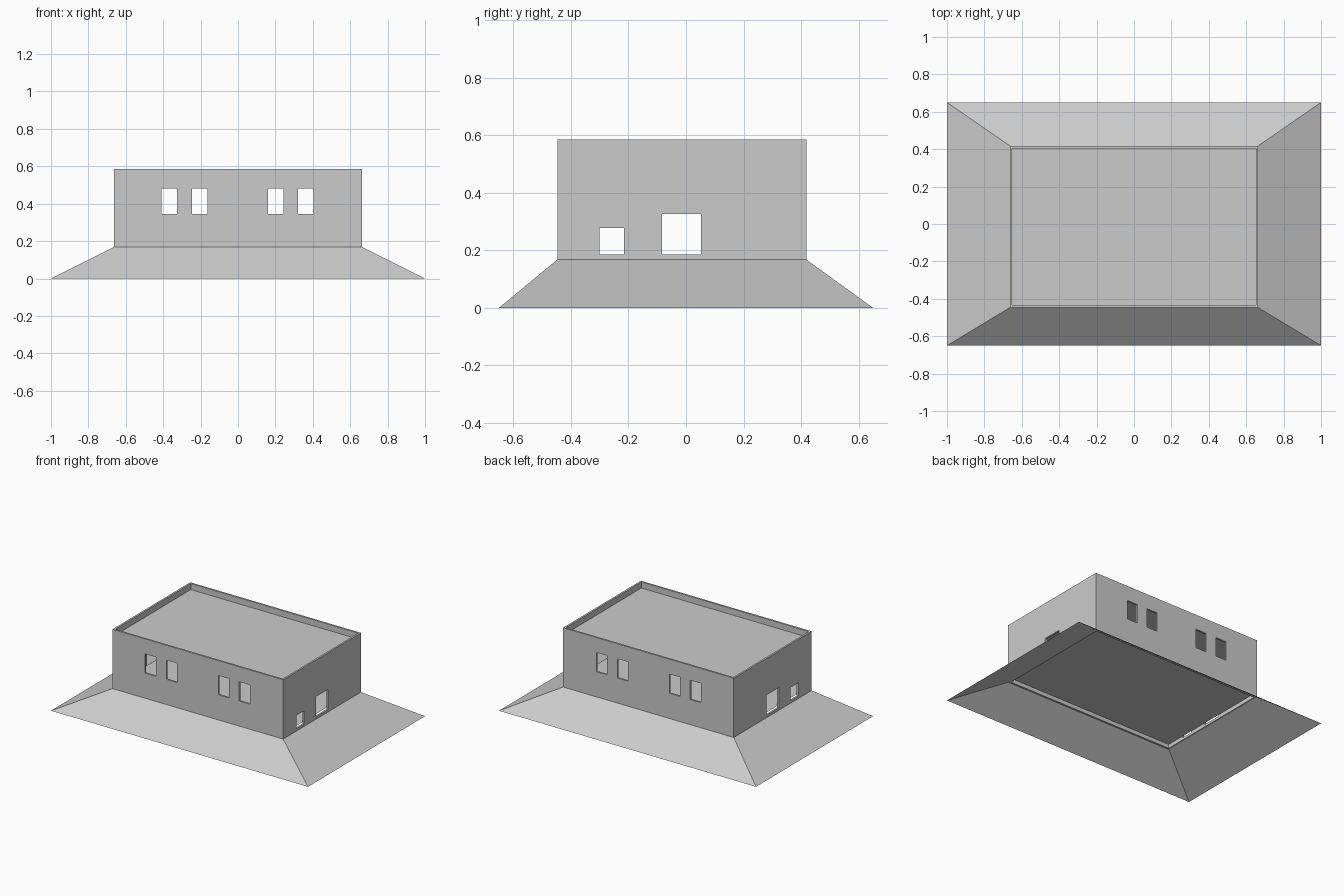
import bpy, bmesh

if "Cube" in bpy.data.objects:
    bpy.data.objects.remove(bpy.data.objects["Cube"])

X0, X1, Y0, Y1 = -0.664, 0.664, -0.447, 0.418   # wall footprint
BASE, TOP, T = 0.168, 0.585, 0.013              # wall base, wall top, thickness

grey = bpy.data.materials.new("plain_grey")
grey.diffuse_color = (0.6, 0.6, 0.6, 1)
grey.use_nodes = True
grey.node_tree.nodes["Principled BSDF"].inputs["Base Color"].default_value = grey.diffuse_color


def finish(name, bm):
    me = bpy.data.meshes.new(name)
    bm.to_mesh(me)
    bm.free()
    me.materials.append(grey)
    ob = bpy.data.objects.new(name, me)
    bpy.context.collection.objects.link(ob)
    return ob


def boxes(name, spans):
    """One object made of boxes given as x0, x1, y0, y1, z0, z1."""
    bm = bmesh.new()
    for a, b, c, d, e, f in spans:
        for v in bmesh.ops.create_cube(bm, size=1)["verts"]:
            v.co.x = b if v.co.x > 0 else a
            v.co.y = d if v.co.y > 0 else c
            v.co.z = f if v.co.z > 0 else e
    return finish(name, bm)


def rect(bm, x0, x1, y0, y1, z):
    return [bm.verts.new(p) for p in ((x0, y0, z), (x1, y0, z), (x1, y1, z), (x0, y1, z))]


def cut(target, cutter):
    mod = target.modifiers.new("cut", "BOOLEAN")
    mod.operation = "DIFFERENCE"
    mod.solver = "EXACT"
    mod.object = cutter
    cutter.hide_render = True
    bpy.context.view_layer.objects.active = target
    bpy.ops.object.modifier_apply(modifier=mod.name)
    bpy.data.objects.remove(cutter)


# sloping skirt around the building, open in the middle
bm = bmesh.new()
low = rect(bm, -1, 1, -0.65, 0.65, 0)
high = rect(bm, X0, X1, Y0, Y1, BASE)
for i in range(4):
    j = (i + 1) % 4
    bm.faces.new((low[i], low[j], high[j], high[i]))
finish("sloping_skirt", bm)

# hollow walls
walls = boxes("walls", [(X0, X1, Y0, Y1, BASE, TOP)])
cut(walls, boxes("room_cutter", [(X0 + T, X1 - T, Y0 + T, Y1 - T, 0, 1)]))

# windows through front and back, openings through both ends
openings = [(a, b, -1, 1, 0.345, 0.48) for a, b in
            ((-0.41, -0.325), (-0.245, -0.163), (0.16, 0.242), (0.322, 0.405))]
openings += [(-1, 1, -0.30, -0.215, 0.185, 0.278), (-1, 1, -0.083, 0.052, 0.185, 0.327)]
cut(walls, boxes("opening_cutter", openings))

# thin floor and roof inside the walls
for name, z in (("floor", 0.195), ("roof", 0.542)):
    bm = bmesh.new()
    bm.faces.new(rect(bm, X0 + T, X1 - T, Y0 + T, Y1 - T, z))
    finish(name, bm)
